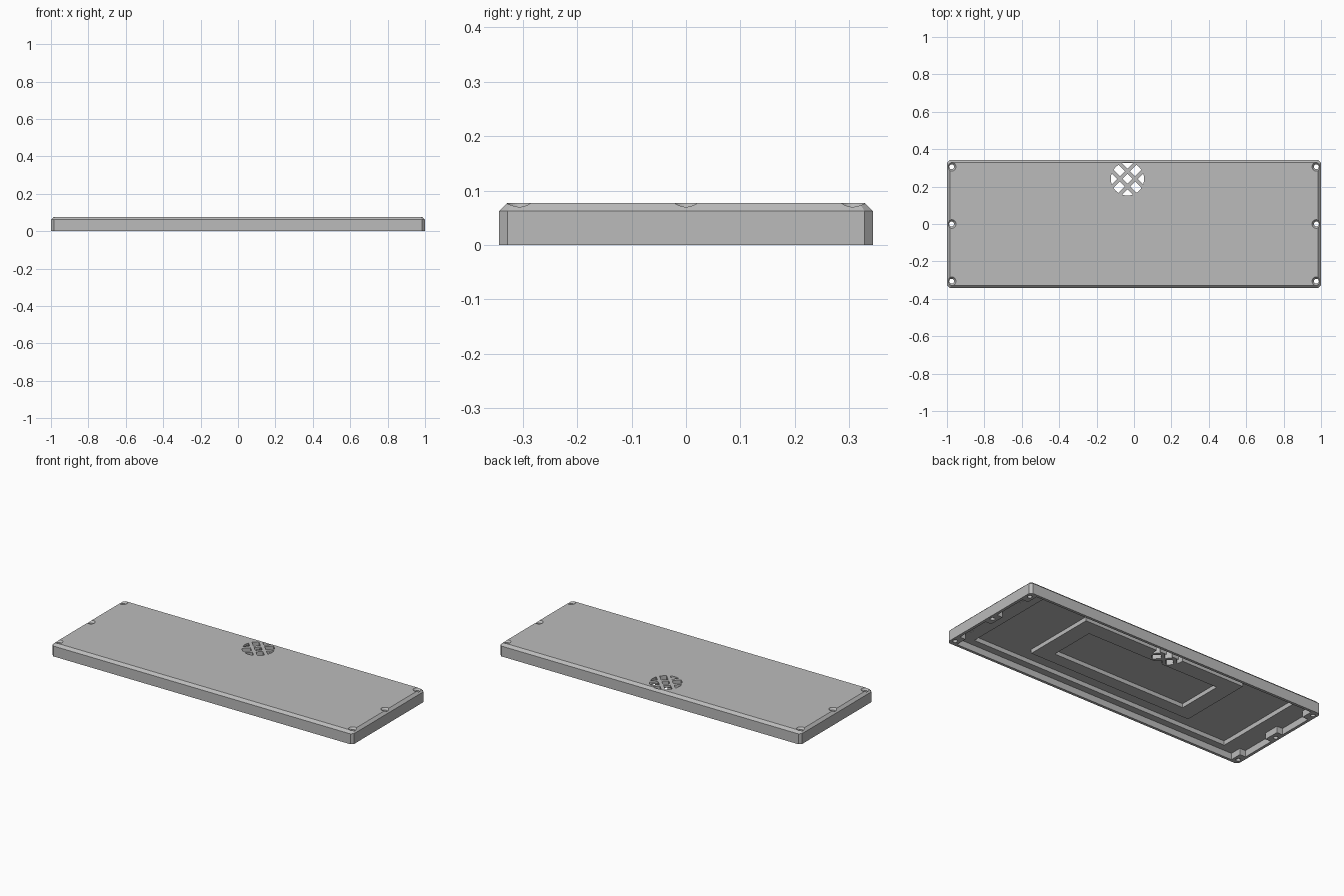
import bpy, bmesh, math
from mathutils import Matrix, Vector

cube = bpy.data.objects.get("Cube")
if cube:
    bpy.data.objects.remove(cube, do_unlink=True)

mat = bpy.data.materials.new("plain_grey")
mat.use_nodes = True
grey = (0.5, 0.5, 0.5, 1)
mat.diffuse_color = grey
mat.node_tree.nodes["Principled BSDF"].inputs["Base Color"].default_value = grey

HX, HY, TOP, CH = 1.0, 0.343, 0.077, 0.015
VENT = Vector((-0.035, 0.241, 0))


def finish(name, bm):
    bmesh.ops.recalc_face_normals(bm, faces=bm.faces)
    me = bpy.data.meshes.new(name)
    bm.to_mesh(me)
    bm.free()
    me.materials.append(mat)
    ob = bpy.data.objects.new(name, me)
    bpy.context.collection.objects.link(ob)
    return ob


def box(name, x0, x1, y0, y1, z0, z1):
    bm = bmesh.new()
    bmesh.ops.create_cube(bm, size=1)
    bmesh.ops.scale(bm, vec=(x1 - x0, y1 - y0, z1 - z0), verts=bm.verts)
    bmesh.ops.translate(bm, vec=((x0 + x1) / 2, (y0 + y1) / 2, (z0 + z1) / 2), verts=bm.verts)
    return finish(name, bm)


def cone(name, x, y, z0, z1, r0, r1, sides=32):
    bm = bmesh.new()
    bmesh.ops.create_cone(bm, cap_ends=True, segments=sides, radius1=r0, radius2=r1, depth=z1 - z0,
                          matrix=Matrix.Translation((x, y, (z0 + z1) / 2)))
    return finish(name, bm)


def boolean(target, tool, op="DIFFERENCE"):
    # Apply the boolean, then drop the helper
    mod = target.modifiers.new("cut", "BOOLEAN")
    mod.operation, mod.object, mod.solver = op, tool, "EXACT"
    deps = bpy.context.evaluated_depsgraph_get()
    me = bpy.data.meshes.new_from_object(target.evaluated_get(deps))
    target.modifiers.clear()
    target.data = me
    bpy.data.objects.remove(tool, do_unlink=True)


def octagon(hx, hy, c):
    return [(hx, c - hy), (hx, hy - c), (hx - c, hy), (c - hx, hy),
            (-hx, hy - c), (-hx, c - hy), (c - hx, -hy), (hx - c, -hy)]


# Outer body: chamfered corners and a chamfered top edge
bm = bmesh.new()
rings = []
for inset, z in ((0, 0), (0, TOP - CH), (CH, TOP)):
    pts = octagon(HX - inset, HY - inset, CH - inset * 0.4)
    rings.append([bm.verts.new((x, y, z)) for x, y in pts])
for a, b in zip(rings, rings[1:]):
    for i in range(8):
        j = (i + 1) % 8
        bm.faces.new((a[i], a[j], b[j], b[i]))
bm.faces.new(rings[0])
bm.faces.new(rings[-1])
lid = finish("lid_shell", bm)

# Open underside: shallow cavity, end notches between the screw bosses, deep pocket
boolean(lid, box("cavity", -0.945, 0.945, -0.327, 0.327, -0.1, 0.038))
for side in (-1, 1):
    for y in (-0.152, 0.152):
        x0, x1 = sorted((side * 0.93, side * 0.983))
        boolean(lid, box("notch", x0, x1, y - 0.105, y + 0.105, -0.1, 0.0381))
boolean(lid, box("pocket", -0.86, 0.86, -0.285, 0.285, 0.02, 0.064))

# Raised rectangular frame on the inner ceiling
frame = box("frame", -0.54, 0.54, -0.2, 0.25, 0.04, 0.068)
boolean(frame, box("frame_opening", -0.44, 0.44, -0.125, 0.155, 0, 0.064))
boolean(lid, frame, "UNION")

# Round vent with a diagonal lattice
vent = cone("vent_cutter", VENT.x, VENT.y, 0.03, 0.1, 0.089, 0.089, 48)
for angle in (45, -45):
    for offset in (-0.029, 0.029):
        bar = box("bar", -0.2, 0.2, offset - 0.01, offset + 0.01, 0, 0.2)
        bar.data.transform(Matrix.Translation(VENT) @ Matrix.Rotation(math.radians(angle), 4, "Z"))
        boolean(vent, bar)
boolean(lid, vent)

# Countersunk screw holes
for x in (-0.975, 0.975):
    for y in (-0.306, 0, 0.306):
        boolean(lid, cone("screw_hole", x, y, -0.1, 0.2, 0.013, 0.013))
        boolean(lid, cone("countersink", x, y, 0.062, 0.079, 0.01, 0.025))
